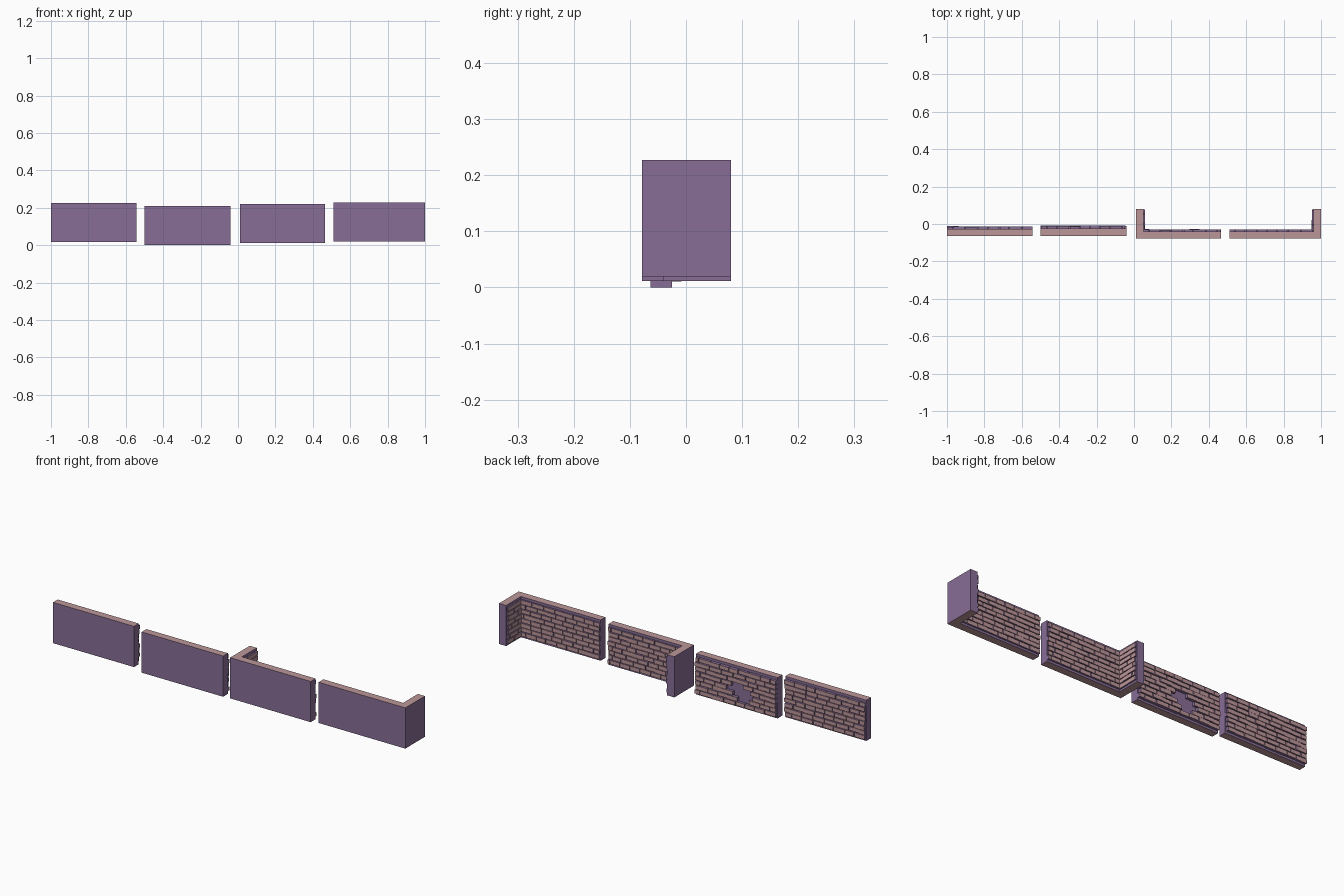
import bpy, bmesh, random
from mathutils import Vector

random.seed(4)
cube = bpy.data.objects.get("Cube")
if cube:
    bpy.data.objects.remove(cube, do_unlink=True)


def material(name, rgb):
    m = bpy.data.materials.new(name)
    m.use_nodes = True
    m.diffuse_color = (*rgb, 1)
    m.node_tree.nodes["Principled BSDF"].inputs["Base Color"].default_value = (*rgb, 1)
    return m


MATS = [material("purple plaster", (0.25, 0.155, 0.31)),
        material("pink brick", (0.50, 0.305, 0.315))]
HEIGHT, ROWS = 0.208, 8


def finish(bm, name, pink_axis):
    # faces along the given axis are pink, all others purple
    bmesh.ops.recalc_face_normals(bm, faces=bm.faces)
    for f in bm.faces:
        f.material_index = int(abs(f.normal.dot(pink_axis)) > 0.5)
    me = bpy.data.meshes.new(name)
    bm.to_mesh(me)
    bm.free()
    for m in MATS:
        me.materials.append(m)
    bpy.context.collection.objects.link(bpy.data.objects.new(name, me))


def slab(name, outline, z):
    # plan outline pulled up to wall height
    bm = bmesh.new()
    face = bm.faces.new([bm.verts.new((x, y, z)) for x, y in outline])
    up = bmesh.ops.extrude_face_region(bm, geom=[face])["geom"]
    bmesh.ops.translate(bm, vec=(0, 0, HEIGHT),
                        verts=[v for v in up if isinstance(v, bmesh.types.BMVert)])
    finish(bm, name, Vector((0, 0, 1)))


def bricks(name, start, along, out, length, depth, hole=None):
    # staggered courses of blocks of uneven length and depth
    bm = bmesh.new()
    along, out, up = Vector(along), Vector(out), Vector((0, 0, 1))
    pitch = (HEIGHT - 0.02) / ROWS
    for row in range(ROWS):
        low = 0.01 + row * pitch
        high = low + pitch - 0.003
        a = random.uniform(0, 0.003)
        end = length + random.uniform(-0.005, 0.002)
        b = a + (0.033 if row % 2 else 0.062)
        while a < end - 0.008:
            b = min(b, end)
            if end - b < 0.014:
                b = end
            mid = Vector(((a + b) / 2, (low + high) / 2))
            if not hole or (mid - Vector(hole)).length > 0.047:
                d = depth * random.uniform(0.7, 1)
                bottom = low + random.uniform(0, 0.002)
                quad = [bm.verts.new(Vector(start) + along * s + up * t + out * d)
                        for s, t in ((a, bottom), (b - 0.003, bottom), (b - 0.003, high), (a, high))]
                back = [bm.verts.new(v.co - out * (d + 0.002)) for v in quad]
                bm.faces.new(quad)
                bm.faces.new(back[::-1])
                for i in range(4):
                    j = (i + 1) % 4
                    bm.faces.new((quad[i], back[i], back[j], quad[j]))
            a = b
            b = a + random.uniform(0.05, 0.07)
    finish(bm, name, out)


def straight(x0, x1, y0, y1):
    return [(x0, y0), (x1, y0), (x1, y1), (x0, y1)]


X, Y = (1, 0, 0), (0, 1, 0)

# straight panel
slab("straight_wall", straight(-1, -0.542, -0.065, -0.027), 0.018)
bricks("straight_wall_bricks", (-1, -0.027, 0.018), X, Y, 0.458, 0.015)

# broken panel, bricks missing around a bare patch
slab("broken_wall", straight(-0.5, -0.04, -0.063, -0.025), 0)
bricks("broken_wall_bricks", (-0.5, -0.025, 0), X, Y, 0.46, 0.018, hole=(0.2, 0.085))

# corner panel with its return at the near end
slab("corner_wall_a", [(0.01, -0.078), (0.465, -0.078), (0.465, -0.039), (0.05, -0.039),
                       (0.05, 0.08), (0.01, 0.08)], 0.011)
bricks("corner_wall_a_bricks", (0.05, -0.039, 0.011), X, Y, 0.415, 0.011)
bricks("corner_return_a_bricks", (0.05, -0.037, 0.011), Y, X, 0.116, 0.010)

# corner panel with its return at the far end
slab("corner_wall_b", [(0.51, -0.078), (1, -0.078), (1, 0.08), (0.96, 0.08),
                       (0.96, -0.039), (0.51, -0.039)], 0.019)
bricks("corner_wall_b_bricks", (0.51, -0.039, 0.019), X, Y, 0.45, 0.011)
bricks("corner_return_b_bricks", (0.96, -0.037, 0.019), Y, (-1, 0, 0), 0.116, 0.010)
